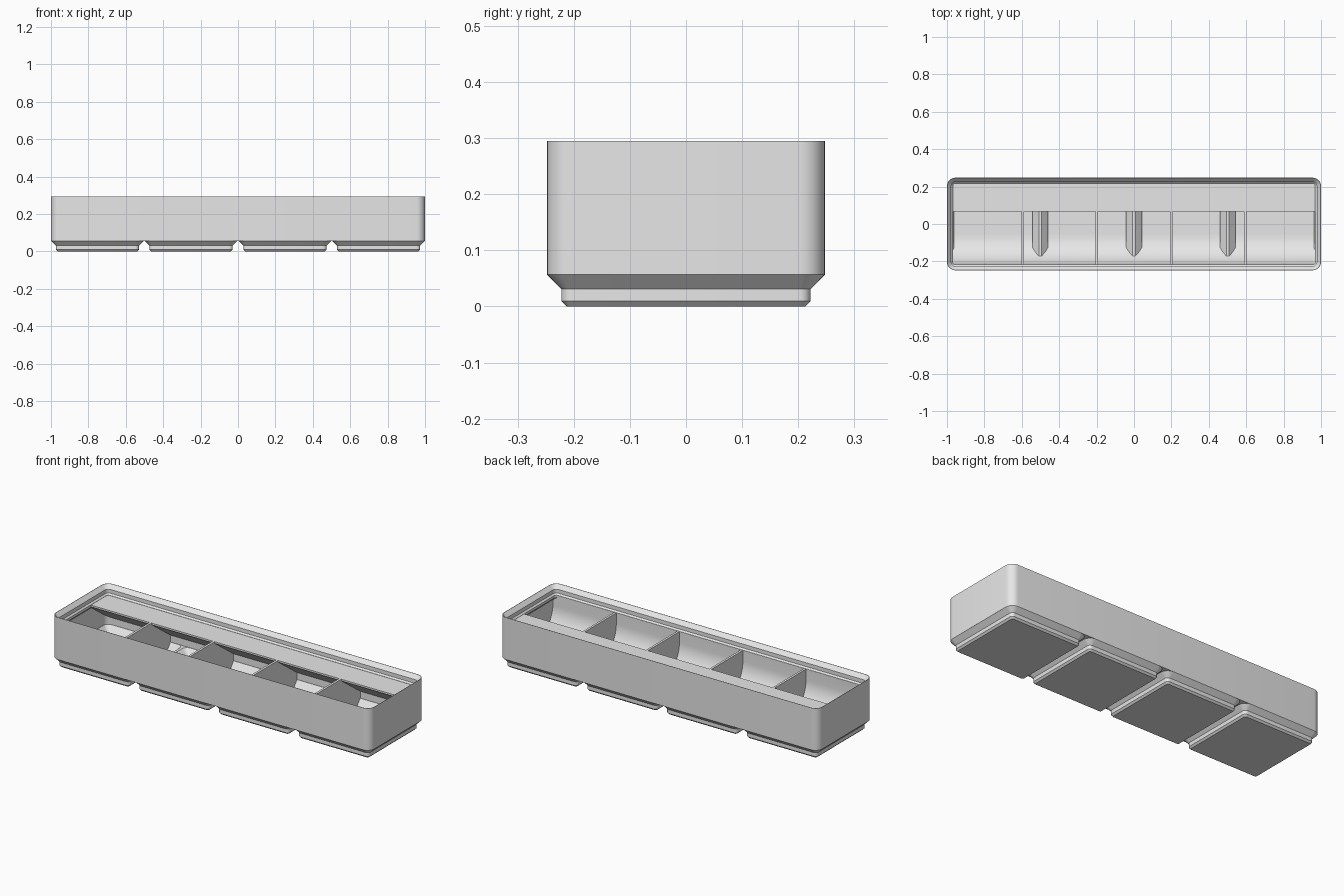
import bpy
import bmesh
from math import sin, cos, pi

if "Cube" in bpy.data.objects:
    bpy.data.objects.remove(bpy.data.objects["Cube"], do_unlink=True)

PITCH = 0.5014        # spacing of the feet
HX, HY = 1.0, 0.2477  # outer half sizes
RAD = 0.0448          # outer corner radius
WALL = 0.0113
RIM = 0.031           # depth of the rim ledge
TOP = 0.295
BASE = 0.0567         # where the feet meet the body
FLOOR = 0.02
SHELF = 0.242         # top of dividers and label shelf

grey = bpy.data.materials.new("light_grey")
grey.use_nodes = True
grey.diffuse_color = (0.8, 0.8, 0.8, 1)
grey.node_tree.nodes["Principled BSDF"].inputs["Base Color"].default_value = (0.8, 0.8, 0.8, 1)


def finish(name, bm):
    bmesh.ops.recalc_face_normals(bm, faces=bm.faces)
    mesh = bpy.data.meshes.new(name)
    bm.to_mesh(mesh)
    bm.free()
    ob = bpy.data.objects.new(name, mesh)
    mesh.materials.append(grey)
    bpy.context.collection.objects.link(ob)
    return ob


def loft(name, levels):
    """Closed solid through rounded rectangles (x0, x1, half y, radius, z)."""
    bm = bmesh.new()
    rings = []
    for x0, x1, hy, r, z in levels:
        ring = []
        corners = ((x1 - r, hy - r), (x0 + r, hy - r), (x0 + r, r - hy), (x1 - r, r - hy))
        for q, (cx, cy) in enumerate(corners):
            for i in range(9):
                a = (q + i / 8) * pi / 2
                ring.append(bm.verts.new((cx + r * cos(a), cy + r * sin(a), z)))
        rings.append(ring)
    for low, high in zip(rings, rings[1:]):
        for i in range(len(low)):
            j = (i + 1) % len(low)
            bm.faces.new((low[i], low[j], high[j], high[i]))
    bm.faces.new(rings[0][::-1])
    bm.faces.new(rings[-1])
    return finish(name, bm)


def prism(name, profile, x0, x1):
    """Profile of (y, z) points extruded along x."""
    bm = bmesh.new()
    face = bm.faces.new([bm.verts.new((x0, y, z)) for y, z in profile])
    new = bmesh.ops.extrude_face_region(bm, geom=[face])["geom"]
    bmesh.ops.translate(bm, vec=(x1 - x0, 0, 0),
                        verts=[v for v in new if isinstance(v, bmesh.types.BMVert)])
    return finish(name, bm)


def cut(ob, tools):
    bpy.context.view_layer.objects.active = ob
    for tool in tools:
        mod = ob.modifiers.new("cut", "BOOLEAN")
        mod.operation = "DIFFERENCE"
        mod.solver = "EXACT"
        mod.object = tool
        bpy.ops.object.modifier_apply(modifier=mod.name)


# Solid parts that stay inside the tray: front scoop, label shelf, dividers
R = 0.16
Y0 = RIM - HY + 0.0007
arc = [(Y0 + R - R * cos(t * pi / 36), FLOOR + 0.0006 + R - R * sin(t * pi / 36)) for t in range(19)]
scoop = prism("scoop_form", [(-0.3, -0.1), (-0.3, SHELF), (Y0, SHELF)] + arc + [(Y0 + R, -0.1)], -1.1, 1.1)
shelf = prism("shelf_form", [(0.3, SHELF), (0.066, SHELF), (0.066, 0.232), (0.3, 0.062)], -1.1, 1.1)
dividers = [prism("divider_form", [(-0.3, -0.1), (0.3, -0.1), (0.3, SHELF), (-0.3, SHELF)],
                  x - 0.0065, x + 0.0065) for x in (-0.595, -0.199, 0.199, 0.595)]

# Main cavity with the stepped stacking rim
rim = [(0.069, WALL), (0.209, WALL), (0.229, RIM), (0.243, RIM),
       (0.2514, 0.0227), (0.2729, 0.0227), (0.305, -0.0074)]
cavity = loft("cavity_form", [(d - HX, HX - d, HY - d, RAD - d, z) for z, d in rim])
cut(cavity, [scoop, shelf] + dividers)

# Outer wall
body = loft("tray_body", [(-HX, HX, HY, RAD, z) for z in (BASE, TOP)])
cut(body, [cavity])

# Four stepped feet, each hollowed by a cup in the floor
limit = HX - WALL - 0.001
feet = []
cups = []
for k in range(4):
    c = (k - 1.5) * PITCH
    foot = loft("foot_%d" % (k + 1), [(c - h, c + h, h, r, z) for h, r, z in (
        (0.2124, 0.0096, 0), (0.222, 0.019, 0.0096), (0.222, 0.019, 0.031), (HY, RAD, BASE))])
    cup = loft("cup_form", [(max(c - h, -limit), min(c + h, limit), min(h, HY - WALL - 0.001), r, z)
                            for h, r, z in ((0.209, 0.012, FLOOR), (0.209, 0.012, 0.036),
                                            (0.2432, 0.033, 0.069), (0.2432, 0.033, 0.08))])
    cut(cup, [scoop] + dividers)
    cut(foot, [cup])
    cut(body, [cup])
    feet.append(foot)
    cups.append(cup)

for form in [scoop, shelf, cavity] + dividers + cups:
    bpy.data.objects.remove(form, do_unlink=True)

# Smooth the rounded corners and scoop, keep the steps sharp
bpy.ops.object.select_all(action="DESELECT")
for ob in [body] + feet:
    ob.select_set(True)
bpy.context.view_layer.objects.active = body
bpy.ops.object.shade_smooth_by_angle(angle=pi / 7)
